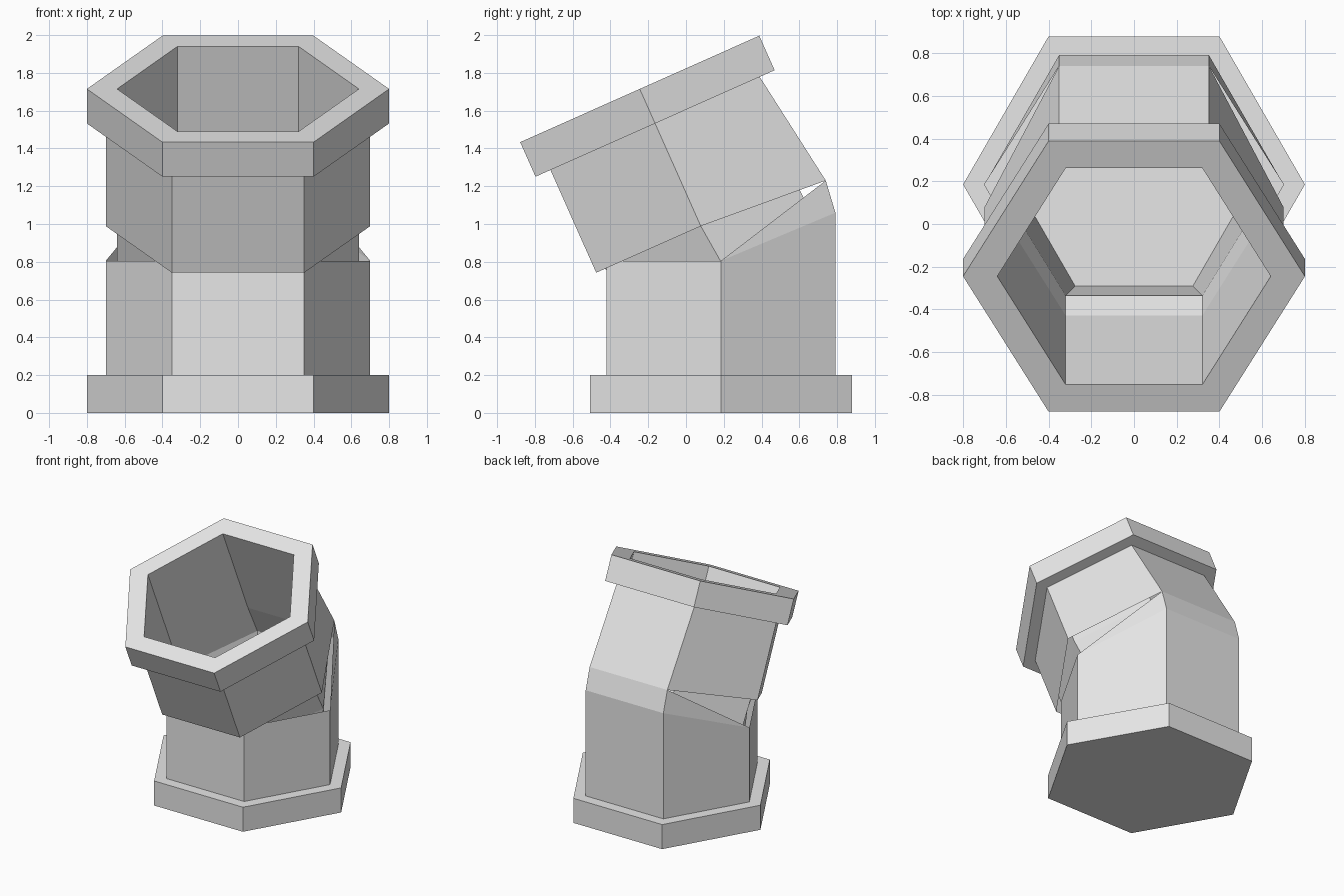
import bpy, bmesh
from math import sin, cos, radians, sqrt
from mathutils import Vector

cube = bpy.data.objects.get("Cube")
if cube:
    bpy.data.objects.remove(cube, do_unlink=True)

grey = bpy.data.materials.new("plain_grey")
grey.use_nodes = True
grey.diffuse_color = (0.8, 0.8, 0.8, 1)
grey.node_tree.nodes["Principled BSDF"].inputs["Base Color"].default_value = (0.8, 0.8, 0.8, 1)

TILT = radians(24)
AXIS_Y = 0.185          # axis of the upright pipe
MOUTH = (-0.245, 1.715)  # centre of the tilted mouth


def profile(r, front, side, back):
    """Six-sided loop given by the (y, z) of its front, side and back corners."""
    h = r / 2
    corners = [(r, side), (h, back), (-h, back), (-r, side), (-h, front), (h, front)]
    return [Vector((x, y, z)) for x, (y, z) in corners]


def level(r, z):
    a = r * sqrt(3) / 2
    return profile(r, (AXIS_Y - a, z), (AXIS_Y, z), (AXIS_Y + a, z))


def tilted(r, depth):
    """Regular loop square to the tilted axis, at a depth below the mouth."""
    y, z = MOUTH[0] + depth * sin(TILT), MOUTH[1] - depth * cos(TILT)
    dy, dz = r * sqrt(3) / 2 * cos(TILT), r * sqrt(3) / 2 * sin(TILT)
    return profile(r, (y - dy, z - dz), (y, z), (y + dy, z + dz))


def shell(name, loops, cap_start=False, cap_end=False):
    """Bridge successive loops into one flat-faced surface."""
    bm = bmesh.new()
    rings = [[bm.verts.new(p) for p in loop] for loop in loops]
    for a, b in zip(rings, rings[1:]):
        for i in range(6):
            j = (i + 1) % 6
            bm.faces.new((a[i], a[j], b[j], b[i]))
    if cap_start:
        bm.faces.new(rings[0][::-1])
    if cap_end:
        bm.faces.new(rings[-1])
    bmesh.ops.remove_doubles(bm, verts=bm.verts, dist=0.0005)
    mesh = bpy.data.meshes.new(name)
    bm.to_mesh(mesh)
    bm.free()
    mesh.materials.append(grey)
    obj = bpy.data.objects.new(name, mesh)
    bpy.context.collection.objects.link(obj)
    return obj


R_FLANGE, R_PIPE, R_BORE = 0.8, 0.7, 0.64
DEPTH = 0.795           # mouth to the bottom of the tilted pipe

# Flanges
shell("base_flange", [level(R_FLANGE, 0), level(R_FLANGE, 0.2), level(R_PIPE, 0.2)],
      cap_start=True)
shell("mouth_flange", [tilted(R_PIPE, 0.2), tilted(R_FLANGE, 0.2),
                       tilted(R_FLANGE, 0), tilted(R_BORE, 0)])

# Upright pipe, rising at the back into the bend
front, side = (AXIS_Y - 0.606, 0.805), (AXIS_Y, 0.805)
bend = (0.74, 1.23)
shell("lower_pipe", [level(R_PIPE, 0.2),
                     profile(R_PIPE, front, side, (AXIS_Y + 0.606, 1.06)),
                     profile(R_PIPE, front, side, bend)])

# Tilted pipe, its back edge pulled out to meet the bend
foot = tilted(R_PIPE, DEPTH)
for i in (1, 2):
    foot[i].y, foot[i].z = bend
shell("upper_pipe", [foot, tilted(R_PIPE, 0.2)])

# Inner wall from the mouth down to a closed floor
shell("pipe_lining", [tilted(R_BORE, 0), tilted(R_BORE, DEPTH),
                      profile(R_BORE, (-0.335, 0.66), (AXIS_Y, 0.8), (0.705, 0.98)),
                      level(0.55, 0.1)], cap_end=True)
